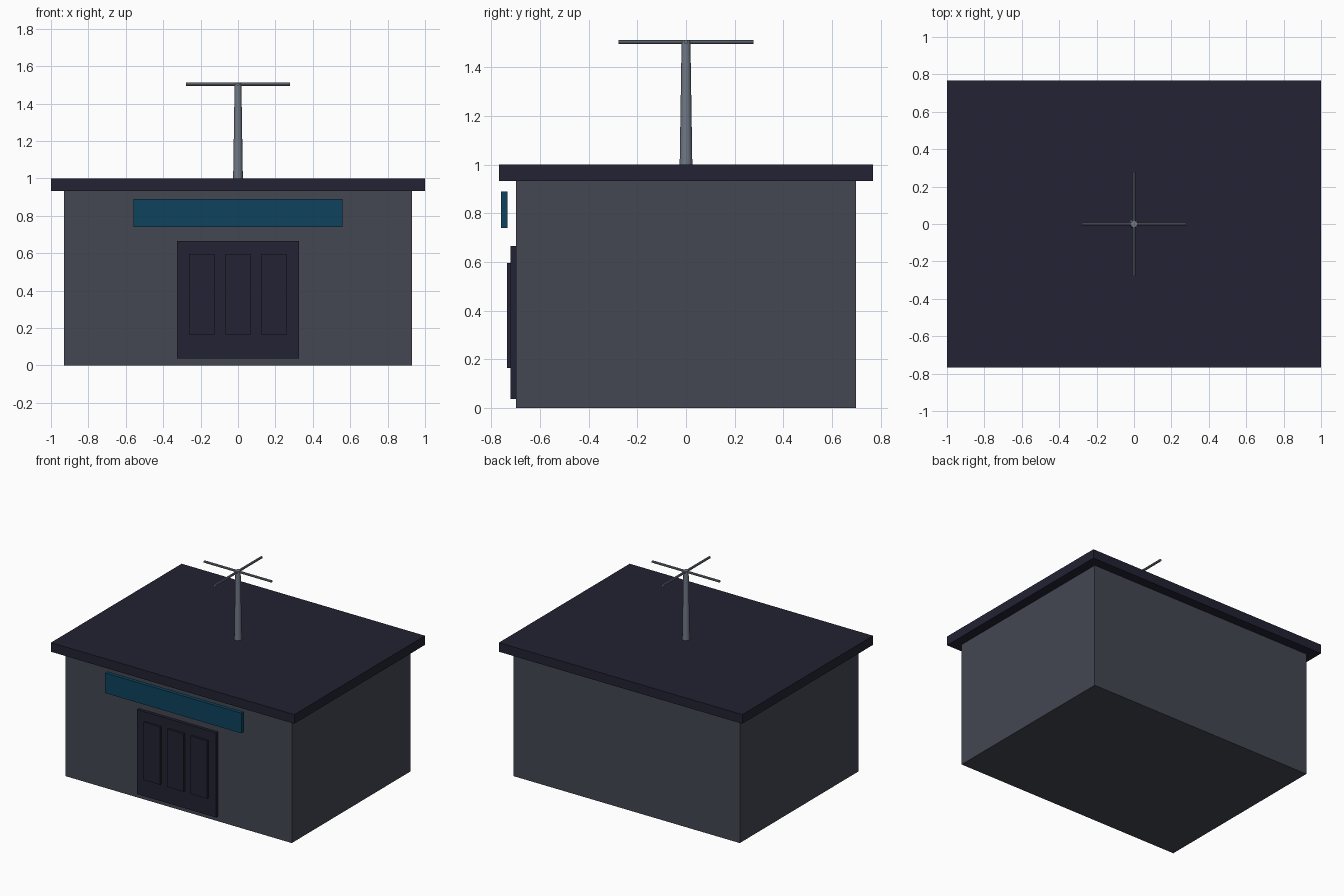
import bpy
from mathutils import Vector

cube = bpy.data.objects.get("Cube")
if cube:
    bpy.data.objects.remove(cube, do_unlink=True)


def material(name, rgb):
    # sRGB bytes to linear
    lin = [((c / 255 + 0.055) / 1.055) ** 2.4 for c in rgb]
    m = bpy.data.materials.new(name)
    m.use_nodes = True
    m.diffuse_color = (*lin, 1)
    m.node_tree.nodes["Principled BSDF"].inputs["Base Color"].default_value = (*lin, 1)
    return m


WALL = material("slate grey", (67, 71, 82))
DARK = material("dark navy", (34, 34, 51))
TEAL = material("deep teal", (14, 66, 92))
METAL = material("grey metal", (113, 121, 133))


def box(name, low, high, mat):
    low, high = Vector(low), Vector(high)
    bpy.ops.mesh.primitive_cube_add(size=1, location=(low + high) / 2)
    ob = bpy.context.object
    ob.name = name
    ob.scale = high - low
    bpy.ops.object.transform_apply(location=False, rotation=False, scale=True)
    ob.data.materials.append(mat)
    return ob


def rod(name, r1, r2, length, centre, rotation, sides):
    bpy.ops.mesh.primitive_cone_add(vertices=sides, radius1=r1, radius2=r2, depth=length,
                                    location=centre, rotation=rotation)
    ob = bpy.context.object
    ob.name = name
    ob.data.materials.append(METAL)
    bpy.ops.object.shade_smooth_by_angle()
    return ob


# Building and overhanging roof slab
box("walls", (-0.93, -0.697, 0), (0.93, 0.697, 0.932), WALL)
box("roof", (-1, -0.767, 0.932), (1, 0.767, 1.0), DARK)

# Door with three raised panels
box("door", (-0.325, -0.72, 0.037), (0.325, -0.697, 0.665), DARK)
for i, side in enumerate(("right", "middle", "left")):
    x = (i - 1) * 0.193
    box(f"door_panel_{side}", (x - 0.068, -0.735, 0.165), (x + 0.068, -0.72, 0.595), DARK)

# Sign board hung in front of the wall
box("sign_board", (-0.56, -0.76, 0.74), (0.56, -0.732, 0.89), TEAL)

# Roof antenna: tapered mast with crossed rods
rod("antenna_mast", 0.026, 0.018, 0.512, (0, 0, 1.256), (0, 0, 0), 12)
rod("antenna_rod_x", 0.0085, 0.0085, 0.556, (0, 0, 1.503), (0, 1.5708, 0), 8)
rod("antenna_rod_y", 0.0085, 0.0085, 0.556, (0, 0, 1.503), (1.5708, 0, 0), 8)
